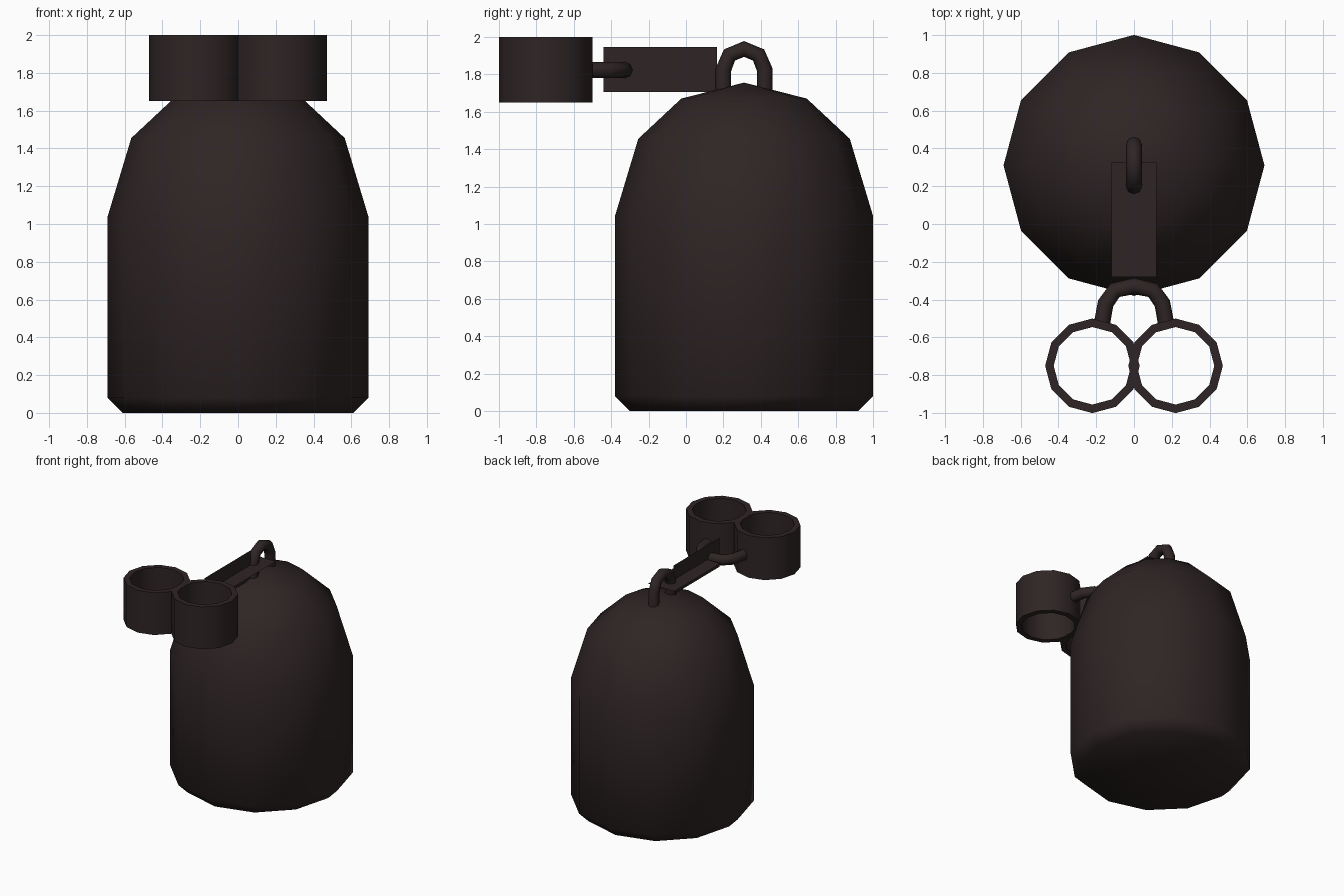
import bpy, bmesh, math
from mathutils import Vector

if "Cube" in bpy.data.objects:
    bpy.data.objects.remove(bpy.data.objects["Cube"])

mat = bpy.data.materials.new("dark brown metal")
mat.diffuse_color = (0.028, 0.018, 0.018, 1)
mat.use_nodes = True
mat.node_tree.nodes["Principled BSDF"].inputs["Base Color"].default_value = mat.diffuse_color


def make(name, verts, faces, smooth=None):
    me = bpy.data.meshes.new(name)
    me.from_pydata([tuple(v) for v in verts], [], faces)
    bm = bmesh.new()
    bm.from_mesh(me)
    bmesh.ops.recalc_face_normals(bm, faces=bm.faces)
    bm.to_mesh(me)
    bm.free()
    me.materials.append(mat)
    ob = bpy.data.objects.new(name, me)
    bpy.context.collection.objects.link(ob)
    if smooth:
        bpy.ops.object.select_all(action='DESELECT')
        bpy.context.view_layer.objects.active = ob
        ob.select_set(True)
        bpy.ops.object.shade_smooth_by_angle(angle=math.radians(smooth))
    return ob


def bridge(rings, n, closed=False):
    """Quads between successive rings of n vertices."""
    pairs = [(i, i + 1) for i in range(rings - 1)]
    if closed:
        pairs.append((rings - 1, 0))
    return [(a * n + k, a * n + (k + 1) % n, b * n + (k + 1) % n, b * n + k)
            for a, b in pairs for k in range(n)]


def lathe(name, profile, cx, cy, n=12, closed=False, tip=None, smooth=None):
    verts = [(cx + r * math.cos(2 * math.pi * k / n), cy + r * math.sin(2 * math.pi * k / n), z)
             for r, z in profile for k in range(n)]
    faces = bridge(len(profile), n, closed)
    if not closed:
        faces.append(tuple(range(n)))
        last = (len(profile) - 1) * n
        verts.append((cx, cy, tip))
        faces += [(last + k, last + (k + 1) % n, len(verts) - 1) for k in range(n)]
    return make(name, verts, faces, smooth)


def tube(name, path, radius, normal, n=8):
    """Round bar along a planar path, mitred at each bend."""
    path, normal, verts = [Vector(p) for p in path], Vector(normal), []
    for i, p in enumerate(path):
        d0 = (p - path[max(i - 1, 0)]).normalized()
        d1 = (path[min(i + 1, len(path) - 1)] - p).normalized()
        t = (d0 + d1).normalized()
        side = t.cross(normal)
        for k in range(n):
            a = 2 * math.pi * k / n
            verts.append(p + radius * (math.cos(a) * side + math.sin(a) * normal))
    m = len(path)
    faces = bridge(m, n) + [tuple(range(n)), tuple(range((m - 1) * n, m * n))]
    return make(name, verts, faces, 60)


# Weight body with domed top
lathe("weight_body", [(0.61, 0), (0.69, 0.08), (0.69, 1.04), (0.565, 1.455), (0.335, 1.67)],
      0, 0.31, tip=1.755, smooth=60)

# Lifting eye on top of the weight
arch = [(0, 0.31 + 0.11 * math.cos(a), 1.825 + 0.11 * math.sin(a))
        for a in (i * math.pi / 4 for i in range(5))]
tube("weight_eye", [(0, 0.42, 1.68)] + arch + [(0, 0.20, 1.68)], 0.042, (1, 0, 0))

# Chain: two crossed thin sheets
make("chain_flat", [(-0.12, -0.28, 1.825), (0.12, -0.28, 1.825),
                    (0.12, 0.325, 1.825), (-0.12, 0.325, 1.825)], [(0, 1, 2, 3)])
make("chain_upright", [(0, -0.44, 1.705), (0, 0.165, 1.705),
                       (0, 0.165, 1.945), (0, -0.44, 1.945)], [(0, 1, 2, 3)])

# Link joining the cuffs to the chain
half = [(0.17, -0.53), (0.15, -0.42), (0.1, -0.35)]
path = half + [(0, -0.328)] + [(-x, y) for x, y in reversed(half)]
tube("cuff_link", [(x, y, 1.822) for x, y in path], 0.043, (0, 0, 1))

# Pair of open cuffs
for side, sx in (("left", -1), ("right", 1)):
    lathe(side + "_cuff", [(0.25, 1.65), (0.25, 2.0), (0.205, 2.0), (0.205, 1.65)],
          sx * 0.22, -0.75, closed=True, smooth=40)
